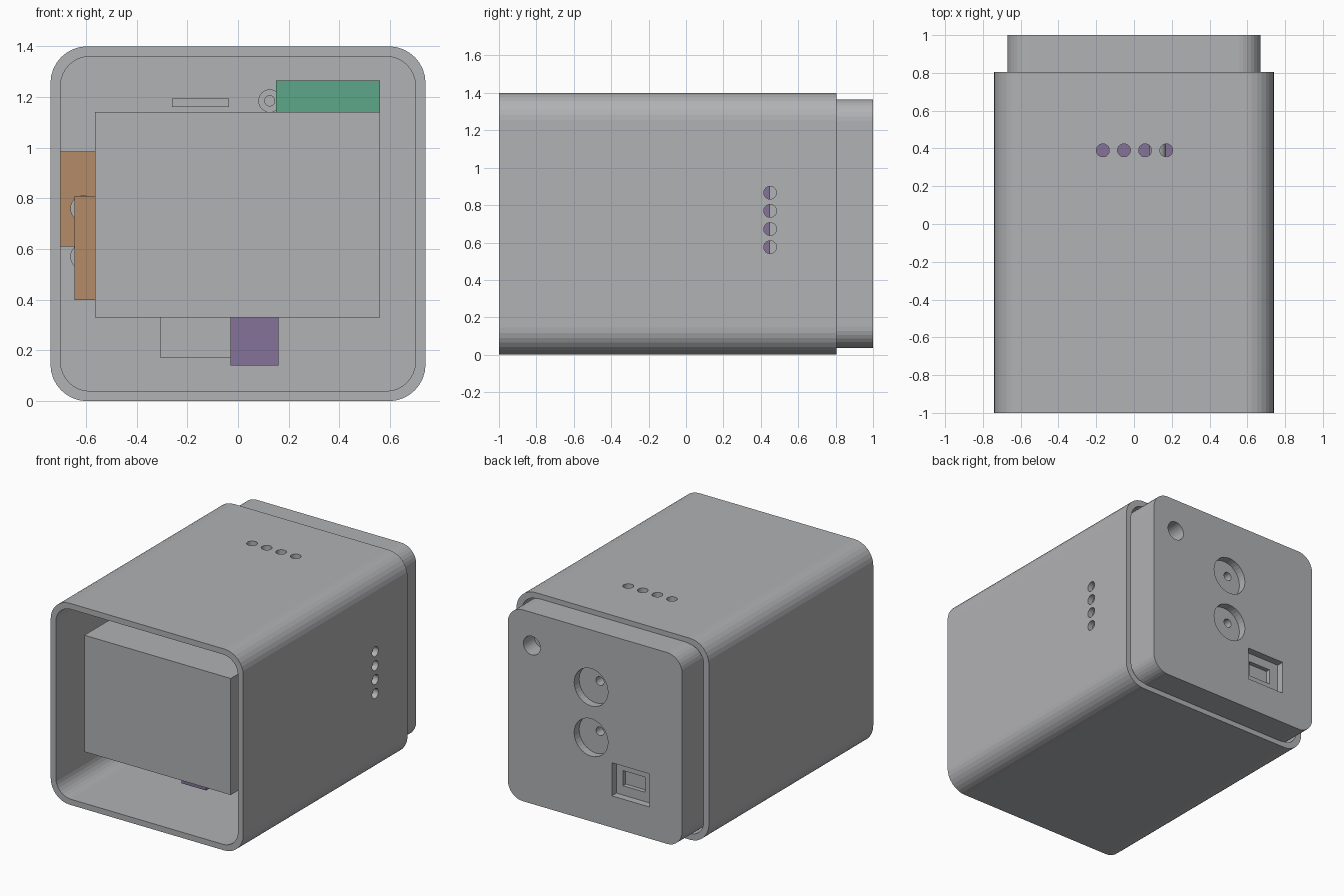
import bpy, bmesh
from math import sin, cos, pi
from mathutils import Matrix

cube = bpy.data.objects.get("Cube")
if cube:
    bpy.data.objects.remove(cube, do_unlink=True)


def material(name, rgb):
    m = bpy.data.materials.new(name)
    m.use_nodes = True
    m.diffuse_color = (*rgb, 1)
    m.node_tree.nodes["Principled BSDF"].inputs["Base Color"].default_value = (*rgb, 1)
    return m


GREY = material("grey plastic", (0.44, 0.445, 0.46))
PURPLE = material("purple board", (0.24, 0.17, 0.32))
ORANGE = material("orange board", (0.46, 0.26, 0.14))
GREEN = material("green board", (0.11, 0.39, 0.25))


def finish(bm, name, mat):
    bmesh.ops.recalc_face_normals(bm, faces=bm.faces)
    me = bpy.data.meshes.new(name)
    bm.to_mesh(me)
    bm.free()
    me.materials.append(mat)
    ob = bpy.data.objects.new(name, me)
    bpy.context.collection.objects.link(ob)
    return ob


def box(name, x, y, z, mat=GREY):
    """Box from (low, high) ranges."""
    bm = bmesh.new()
    bmesh.ops.create_cube(bm, size=1)
    for v in bm.verts:
        for i, (lo, hi) in enumerate((x, y, z)):
            v.co[i] = lo if v.co[i] < 0 else hi
    return finish(bm, name, mat)


def rounded_block(name, half_x, half_z, radius, y0, y1, steps=8):
    """Rounded rectangle in x and z, extruded along y."""
    bm = bmesh.new()
    ring = []
    for k, (sx, sz) in enumerate(((1, 1), (-1, 1), (-1, -1), (1, -1))):
        for i in range(steps + 1):
            a = (k + i / steps) * pi / 2
            ring.append(bm.verts.new((sx * (half_x - radius) + radius * cos(a), y0,
                                      0.7 + sz * (half_z - radius) + radius * sin(a))))
    face = bm.faces.new(ring)
    out = bmesh.ops.extrude_face_region(bm, geom=[face])
    bmesh.ops.translate(bm, vec=(0, y1 - y0, 0),
                        verts=[g for g in out["geom"] if isinstance(g, bmesh.types.BMVert)])
    return finish(bm, name, GREY)


def cylinder(name, axis, centre, radius, length, mat=GREY):
    bm = bmesh.new()
    turn = {"X": Matrix.Rotation(pi / 2, 4, "Y"), "Y": Matrix.Rotation(pi / 2, 4, "X"),
            "Z": Matrix.Identity(4)}[axis]
    bmesh.ops.create_cone(bm, cap_ends=True, segments=32, radius1=radius, radius2=radius,
                          depth=length, matrix=Matrix.Translation(centre) @ turn)
    return finish(bm, name, mat)


def cut(target, cutter):
    mod = target.modifiers.new("cut", "BOOLEAN")
    mod.operation, mod.solver, mod.object = "DIFFERENCE", "EXACT", cutter
    bpy.context.view_layer.objects.active = target
    bpy.ops.object.modifier_apply(modifier=mod.name)
    bpy.data.objects.remove(cutter, do_unlink=True)


# Hollow sleeve with vent holes on the top and one side
shell = rounded_block("outer_shell", 0.74, 0.70, 0.145, -1, 0.805)
cut(shell, rounded_block("cutter", 0.70, 0.66, 0.115, -1.2, 1.2))
for i in range(4):
    cut(shell, cylinder("cutter", "Z", (-0.165 + 0.112 * i, 0.39, 1.4), 0.034, 0.2))
    cut(shell, cylinder("cutter", "X", (0.74, 0.45, 0.575 + 0.097 * i), 0.034, 0.2))

# Inner divider and the rear cap, which leaves a narrow gap inside the sleeve
rounded_block("divider", 0.70, 0.66, 0.115, 0.60, 0.66)
cap = rounded_block("rear_cap", 0.67, 0.665, 0.115, 0.66, 1.0)

# Rear sockets: corner hole, two round wells with pin holes, and a square port
cut(cap, cylinder("cutter", "Y", (0.485, 1.0, 1.135), 0.065, 0.24))
for z in (0.967, 0.618):
    cut(cap, cylinder("cutter", "Y", (0.03, 1.0, z), 0.13, 0.11))
    cut(cap, cylinder("cutter", "Y", (0.0, 1.0, z + 0.03), 0.03, 0.24))
cut(cap, box("cutter", (-0.42, -0.13), (0.95, 1.1), (0.255, 0.485)))
cut(cap, box("cutter", (-0.35, -0.18), (0.92, 1.1), (0.32, 0.425)))

# Large front block and small grey components around it
box("front_block", (-0.565, 0.56), (-0.88, 0.05), (0.33, 1.14))
box("lower_component", (-0.305, -0.03), (-0.2, 0.3), (0.17, 0.345))
box("upper_component", (-0.26, -0.035), (-0.2, 0.2), (1.16, 1.195))
tube = cylinder("upper_tube", "Y", (0.125, 0.35, 1.185), 0.045, 0.5)
cut(tube, cylinder("cutter", "Y", (0.125, 0.1, 1.185), 0.02, 0.3))
for name, z in (("lower_post", 0.57), ("upper_post", 0.76)):
    cylinder(name, "Y", (-0.61, 0.12, z), 0.052, 0.24)

# Coloured boards
box("purple_core", (-0.5, 0.5), (0.1, 0.45), (0.35, 1.12), PURPLE)
box("purple_strip", (-0.03, 0.16), (-0.58, 0.45), (0.14, 0.345), PURPLE)
box("orange_rear_board", (-0.70, -0.55), (0.24, 0.36), (0.61, 0.985), ORANGE)
box("orange_front_board", (-0.645, -0.555), (-0.4, 0.0), (0.40, 0.81), ORANGE)
box("green_board", (0.15, 0.56), (-0.4, 0.09), (1.13, 1.265), GREEN)
